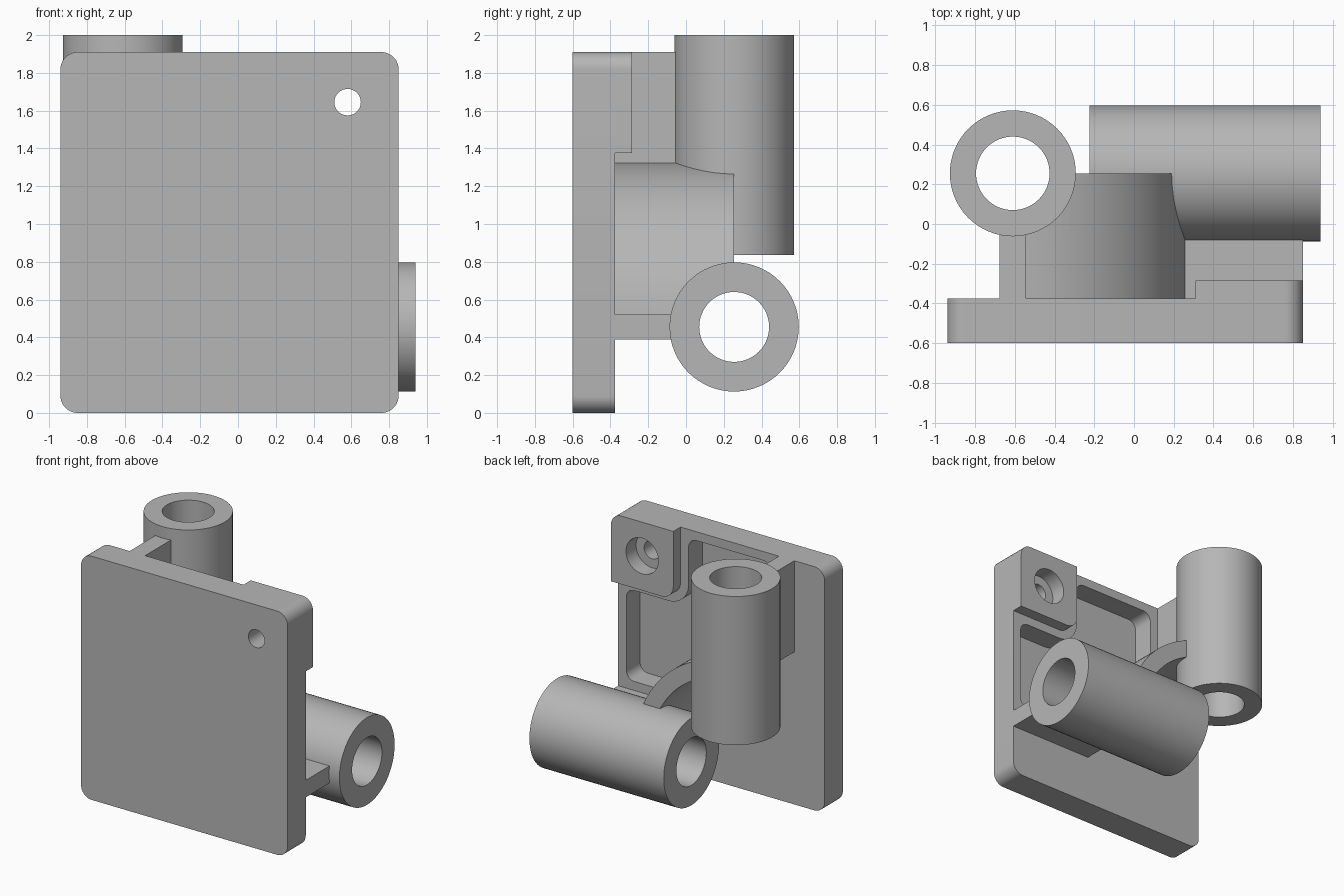
import bpy, bmesh, math
from mathutils import Vector

old = bpy.data.objects.get("Cube")
if old:
    bpy.data.objects.remove(old)

grey = bpy.data.materials.new("plain grey")
grey.use_nodes = True
GREY = (0.47, 0.47, 0.47, 1)
grey.diffuse_color = GREY
grey.node_tree.nodes["Principled BSDF"].inputs["Base Color"].default_value = GREY

FRONT, BACK, BOSS_BACK = -0.6, -0.375, -0.285
LEFT, RIGHT, TOP = -0.94, 0.85, 1.91
AXIS_Y = 0.255                  # both tubes are centred here
BEND = Vector((-0.61, 0.455))   # where the tube axes cross, in x and z
HALF = 0.067                    # half the rib thickness
BORE = 0.185
HOLE = (0.58, 1.645)


def rounded(corners):
    """Fillet a list of (x, z, radius) corners."""
    out = []
    for i, (x, z, r) in enumerate(corners):
        p = Vector((x, z))
        if r == 0:
            out.append(p)
            continue
        a = (Vector(corners[i - 1][:2]) - p).normalized()
        b = (Vector(corners[(i + 1) % len(corners)][:2]) - p).normalized()
        half = a.angle(b) / 2
        centre = p + (a + b).normalized() * (r / math.sin(half))
        start = p + a * (r / math.tan(half)) - centre
        end = p + b * (r / math.tan(half)) - centre
        for k in range(9):
            t = k / 8
            d = start * (1 - t) + end * t
            out.append(centre + d.normalized() * r)
    return out


def arc(radius, a0, a1, n=32):
    return [BEND + radius * Vector((math.cos(a), math.sin(a)))
            for a in (a0 + (a1 - a0) * k / n for k in range(n + 1))]


def prism(name, points, y0, y1):
    """Extrude an x-z outline along y."""
    bm = bmesh.new()
    face = bm.faces.new([bm.verts.new((p[0], y0, p[1])) for p in points])
    ext = bmesh.ops.extrude_face_region(bm, geom=[face])
    moved = [v for v in ext["geom"] if isinstance(v, bmesh.types.BMVert)]
    bmesh.ops.translate(bm, vec=(0, y1 - y0, 0), verts=moved)
    bmesh.ops.recalc_face_normals(bm, faces=bm.faces)
    mesh = bpy.data.meshes.new(name)
    bm.to_mesh(mesh)
    bm.free()
    obj = bpy.data.objects.new(name, mesh)
    bpy.context.collection.objects.link(obj)
    return obj


def cylinder(name, radius, start, end):
    start, end = Vector(start), Vector(end)
    d = end - start
    bpy.ops.mesh.primitive_cylinder_add(
        vertices=64, radius=radius, depth=d.length, location=(start + end) / 2,
        rotation=d.to_track_quat('Z', 'Y').to_euler())
    bpy.context.object.name = name
    return bpy.context.object


def cut(obj, *cutters):
    bpy.context.view_layer.objects.active = obj
    for c in cutters:
        mod = obj.modifiers.new("cut", 'BOOLEAN')
        mod.operation, mod.solver, mod.object = 'DIFFERENCE', 'EXACT', c
        bpy.ops.object.modifier_apply(modifier=mod.name)
        bpy.data.objects.remove(c)


def finish(obj):
    obj.data.materials.clear()
    obj.data.materials.append(grey)
    bpy.ops.object.select_all(action='DESELECT')
    obj.select_set(True)
    bpy.context.view_layer.objects.active = obj
    bpy.ops.object.shade_smooth_by_angle(angle=math.radians(30))


def screw_hole(radius, y0, y1):
    return cylinder("cutter", radius, (HOLE[0], y0, HOLE[1]), (HOLE[0], y1, HOLE[1]))


def upright(name, radius, z0, z1):
    return cylinder(name, radius, (BEND.x, AXIS_Y, z0), (BEND.x, AXIS_Y, z1))


def crosswise(name, radius, x0, x1):
    return cylinder(name, radius, (x0, AXIS_Y, BEND.y), (x1, AXIS_Y, BEND.y))


# Base plate with an L-shaped pocket wrapping the boss and following the rib
plate = prism("base_plate", rounded([
    (LEFT, 0, 0.09), (RIGHT, 0, 0.09), (RIGHT, TOP, 0.09), (LEFT, TOP, 0.09)]), FRONT, BACK)
MARGIN = 0.07
inner = BEND + Vector((HALF + MARGIN, HALF + MARGIN))
R = 0.87 + MARGIN
a = math.asin((HALF + MARGIN) / R)
reach = R * math.cos(a)
curve = [(p.x, p.y, 0) for p in arc(R, a + 0.08, math.pi / 2 - a - 0.08)]
pocket = prism("cutter", rounded(
    [(BEND.x + reach, inner.y, 0.05)] + curve +
    [(inner.x, BEND.y + reach, 0.05), (inner.x, TOP - MARGIN, 0.07),
     (0.24, TOP - MARGIN, 0.07), (0.24, 1.305, 0.17),
     (RIGHT - MARGIN, 1.305, 0.07), (RIGHT - MARGIN, inner.y, 0.07)]), BACK - 0.17, 0)
cut(plate, pocket, screw_hole(0.07, -1, 0), screw_hole(0.14, -0.41, 0))

# Raised boss around the counterbored screw hole
boss = prism("screw_boss", rounded([
    (0.31, 1.375, 0.1), (RIGHT, 1.375, 0), (RIGHT, TOP, 0.09), (0.31, TOP, 0)]), BACK, BOSS_BACK)
cut(boss, screw_hole(0.14, -0.5, 0))

# Curved rib with straight ends that carries both tubes
a_out = math.asin(HALF / 0.87)
outline = [(BEND.x - HALF, TOP), (BEND.x + HALF, TOP)]
outline += arc(0.87, math.pi / 2 - a_out, a_out)
outline += [(RIGHT, BEND.y + HALF), (RIGHT, BEND.y - HALF), (BEND.x + 0.74, BEND.y - HALF)]
outline += arc(0.74, 0, math.pi / 2)
outline += [(BEND.x - HALF, BEND.y + 0.74)]
rib = prism("curved_rib", outline, BACK, AXIS_Y)
cut(rib, upright("cutter", 0.316, 0.835, 2.1), crosswise("cutter", 0.341, -0.225, 1.1))

# Tubes
tall_tube = upright("upright_tube", 0.317, 0.835, 2.0)
cut(tall_tube, upright("cutter", BORE, 0.5, 2.5))
cross_tube = crosswise("crosswise_tube", 0.342, -0.225, 0.94)
cut(cross_tube, crosswise("cutter", BORE, -0.6, 1.3))

for part in (plate, boss, rib, tall_tube, cross_tube):
    finish(part)
